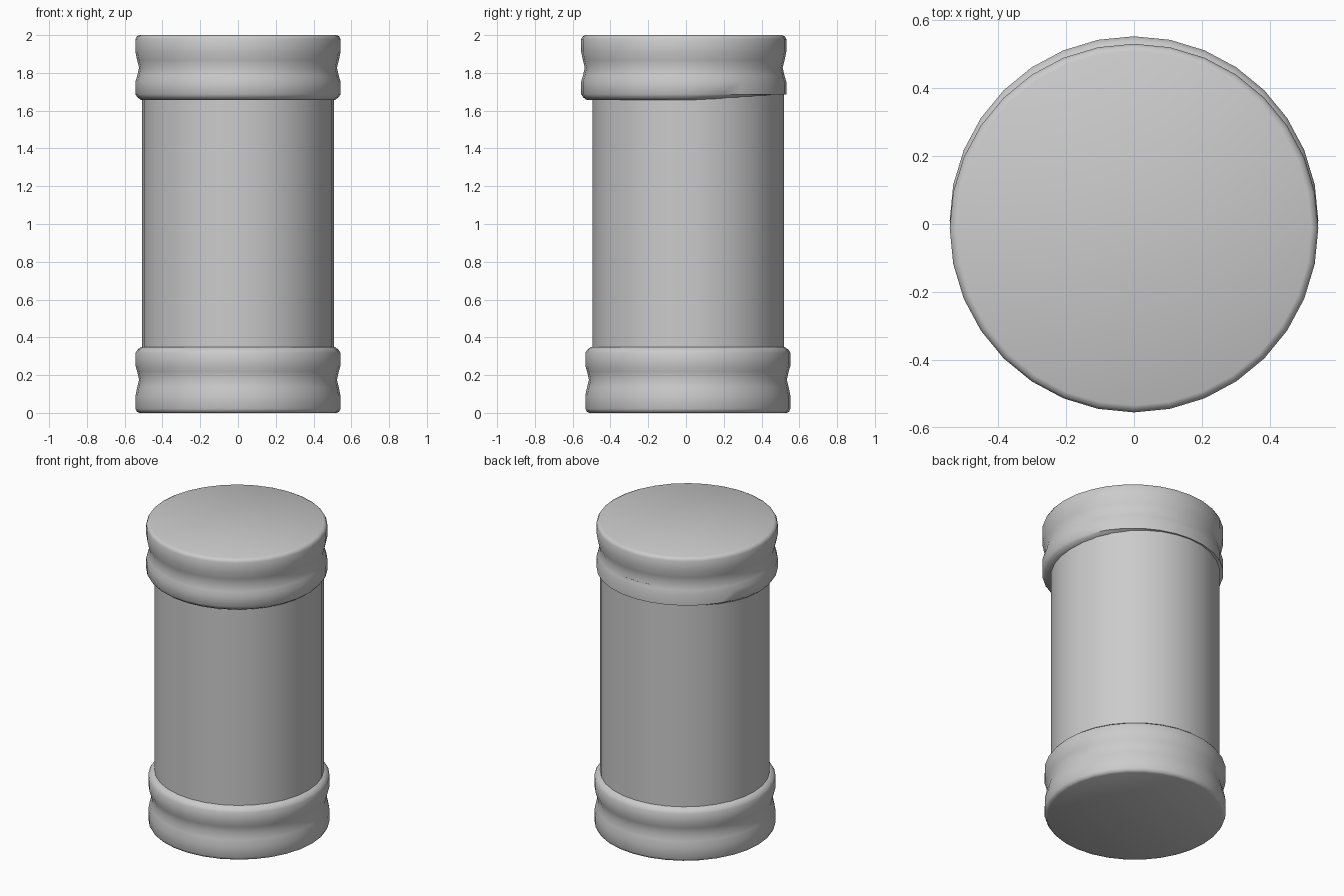
import bpy, bmesh, math

if "Cube" in bpy.data.objects:
    bpy.data.objects.remove(bpy.data.objects["Cube"])

SIDES = 32

def lathe(name, profile, cy, tilt=0.0):
    """Revolve (radius, z) points about a vertical axis at y = cy and cap both ends."""
    bm = bmesh.new()
    rings = []
    for i, (r, z) in enumerate(profile):
        ring = []
        for k in range(SIDES):
            a = 2 * math.pi * k / SIDES
            y = r * math.sin(a)
            # the lowest rings can rise slightly towards the back
            dz = tilt * max(0.0, y) / 0.54 if i < 2 else 0.0
            ring.append(bm.verts.new((r * math.cos(a), y + cy, z + dz)))
        rings.append(ring)
    for a, b in zip(rings, rings[1:]):
        for k in range(SIDES):
            n = (k + 1) % SIDES
            bm.faces.new((a[k], a[n], b[n], b[k]))
    bm.faces.new(rings[0][::-1])
    bm.faces.new(rings[-1])
    bmesh.ops.recalc_face_normals(bm, faces=bm.faces)
    mesh = bpy.data.meshes.new(name)
    bm.to_mesh(mesh)
    bm.free()
    obj = bpy.data.objects.new(name, mesh)
    bpy.context.collection.objects.link(obj)
    bpy.ops.object.select_all(action='DESELECT')
    obj.select_set(True)
    bpy.context.view_layer.objects.active = obj
    bpy.ops.object.shade_smooth_by_angle(angle=math.radians(50))
    return obj

# grooved band: rounded rims, two ridges and a waist
band = [(0.522, 0.0), (0.536, 0.007), (0.543, 0.022), (0.543, 0.09), (0.534, 0.135),
        (0.524, 0.175), (0.534, 0.22), (0.543, 0.25), (0.543, 0.318),
        (0.532, 0.335), (0.512, 0.35)]

# main cylinder
lathe("body", [(0.507, 0.2), (0.507, 1.8)], 0.012)
# bottom band
lathe("bottom_band", band, 0.01)
# top band is the same profile upside down, its lower edge rising at the back
lathe("top_band", [(r, 2.0 - z * 0.985) for r, z in reversed(band)], -0.012, tilt=0.02)
